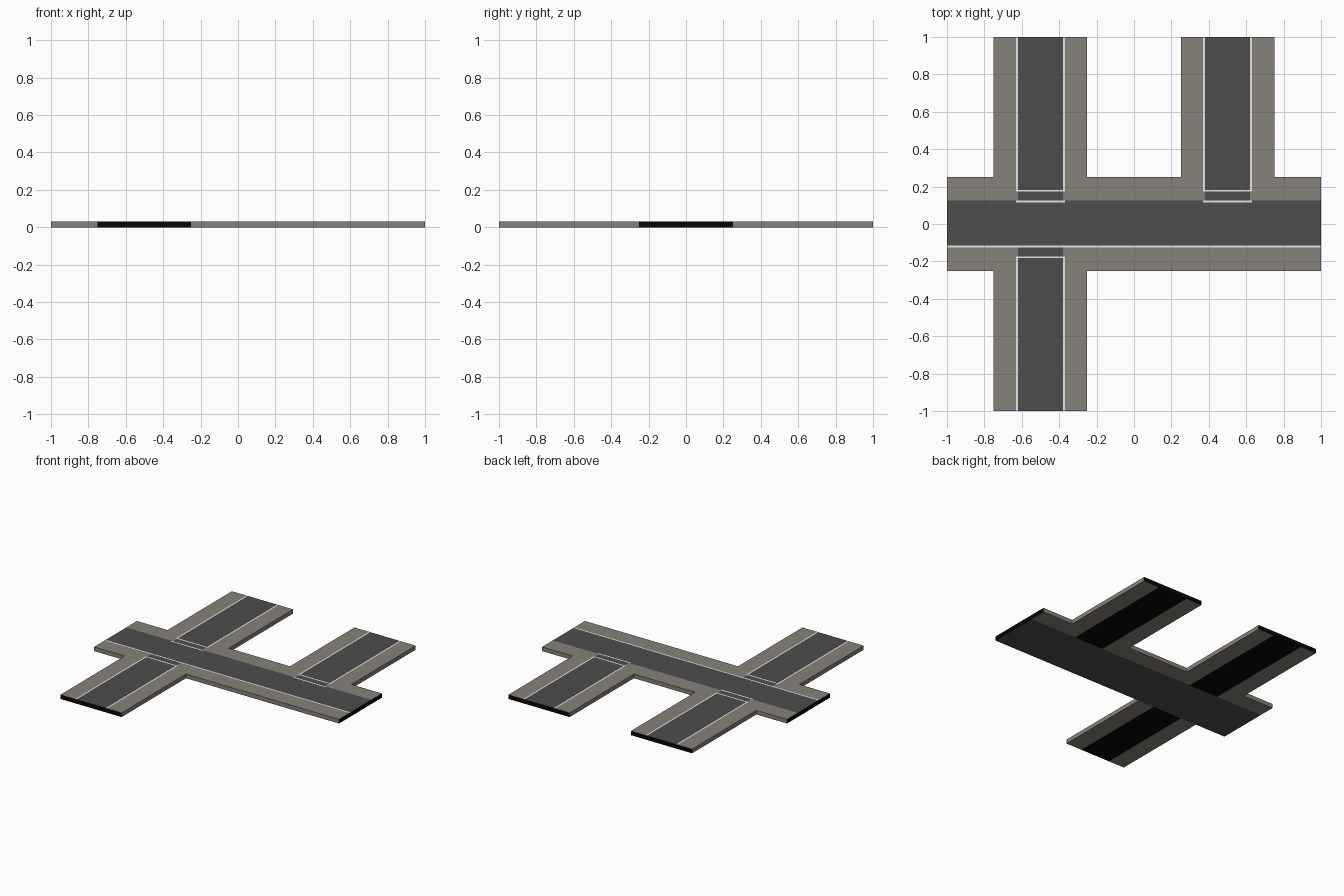
import bpy, bmesh

if "Cube" in bpy.data.objects:
    bpy.data.objects.remove(bpy.data.objects["Cube"])

H = 0.031     # slab thickness
L = 0.005     # half width of a painted line
ROAD = 0.12   # half width of the driving surface
KERB, ASPHALT, WHITE, BLACK = range(4)


def material(name, rgb):
    m = bpy.data.materials.new(name)
    m.diffuse_color = (*rgb, 1)
    m.use_nodes = True
    m.node_tree.nodes["Principled BSDF"].inputs["Base Color"].default_value = m.diffuse_color
    return m


MATS = [material("pavement_grey", (0.238, 0.223, 0.195)),
        material("asphalt", (0.074, 0.074, 0.074)),
        material("line_white", (0.8, 0.8, 0.78)),
        material("end_black", (0.002, 0.002, 0.002))]


def side_road(x, y):
    """Distance from the centre line of the side road at this place, or None."""
    for cx, both in ((-0.5, True), (0.5, False)):
        if abs(x - cx) < 0.25 and (both or y > 0):
            return abs(x - cx)
    return None


def inside(x, y):
    return abs(y) < 0.25 or side_road(x, y) is not None


def top_colour(x, y):
    d = side_road(x, y)
    if abs(y + ROAD) < L:                       # long edge line
        return WHITE
    if d is not None and d < 0.125 + L and abs(y) > ROAD - L:
        if abs(abs(y) - 0.178) < L or abs(y - ROAD) < L:   # stop lines
            return WHITE
        if abs(d - 0.125) < L:                  # side road edge lines
            return WHITE if abs(y) > 0.178 else KERB
        return ASPHALT
    return ASPHALT if abs(y) < 0.125 else KERB


def bottom_colour(x, y):
    d = side_road(x, y)
    if -0.25 < y < 0.125:
        return ASPHALT
    if d is not None and d < 0.125:
        return BLACK
    return KERB


# Grid lines at every kerb and painted line
xs = sorted({-1, 1} | {c + s * d for c in (-0.5, 0.5) for s in (-1, 1)
                       for d in (0.25, 0.125 + L, 0.125 - L)})
ys = sorted({-1, 1} | {s * d for s in (-1, 1)
                       for d in (0.25, 0.178 + L, 0.178 - L, 0.125, ROAD + L, ROAD - L)})

bm = bmesh.new()
verts = {}


def vert(x, y):
    if (x, y) not in verts:
        verts[x, y] = bm.verts.new((x, y, 0))
    return verts[x, y]


for x0, x1 in zip(xs, xs[1:]):
    for y0, y1 in zip(ys, ys[1:]):
        if inside((x0 + x1) / 2, (y0 + y1) / 2):
            bm.faces.new([vert(x0, y0), vert(x1, y0), vert(x1, y1), vert(x0, y1)])

# Thicken into a closed slab
base = bm.faces[:]
ext = bmesh.ops.extrude_face_region(bm, geom=base, use_keep_orig=True)
bmesh.ops.translate(bm, vec=(0, 0, H),
                    verts=[g for g in ext["geom"] if isinstance(g, bmesh.types.BMVert)])
bmesh.ops.recalc_face_normals(bm, faces=bm.faces[:])
bm.normal_update()

# Colour by direction and place
for f in bm.faces:
    c = f.calc_center_median()
    if f.normal.z > 0.5:
        f.material_index = top_colour(c.x, c.y)
    elif f.normal.z < -0.5:
        f.material_index = bottom_colour(c.x, c.y)
    else:
        f.material_index = BLACK if max(abs(c.x), abs(c.y)) > 0.999 else KERB

mesh = bpy.data.meshes.new("road_junction")
bm.to_mesh(mesh)
bm.free()
for m in MATS:
    mesh.materials.append(m)
bpy.context.collection.objects.link(bpy.data.objects.new("road_junction", mesh))
